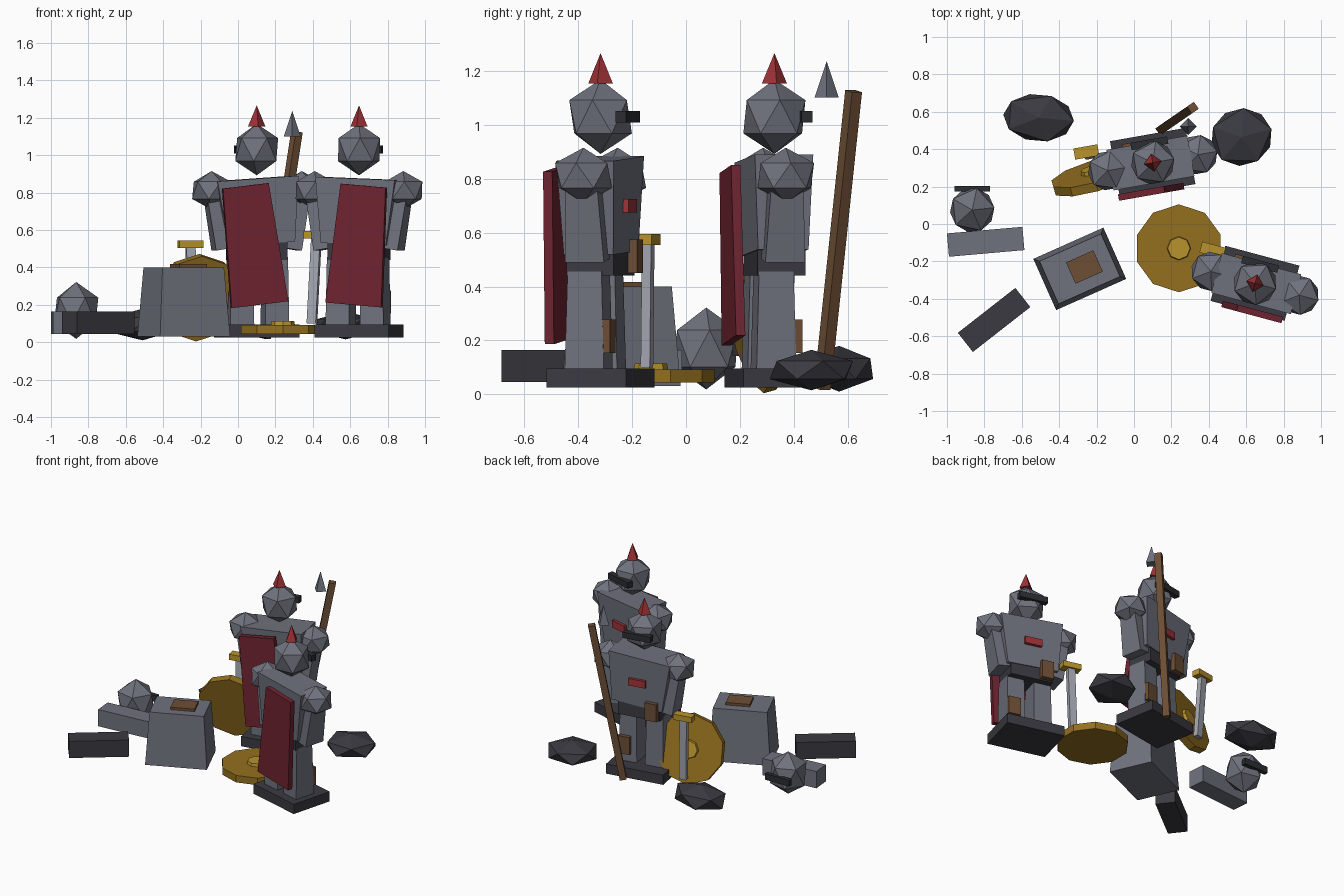
import bpy
import bmesh
from math import radians
from mathutils import Matrix, Vector, Euler

default_cube = bpy.data.objects.get("Cube")
if default_cube:
    bpy.data.objects.remove(default_cube, do_unlink=True)


def make_material(name, hex_code):
    """Flat material from a display colour, converted to linear."""
    channels = [c / 255 for c in bytes.fromhex(hex_code)]
    linear = [c / 12.92 if c < 0.04 else ((c + 0.055) / 1.055) ** 2.4 for c in channels]
    material = bpy.data.materials.new(name)
    material.use_nodes = True
    material.diffuse_color = (*linear, 1)
    material.node_tree.nodes["Principled BSDF"].inputs["Base Color"].default_value = (*linear, 1)
    return material


stone = make_material("grey stone", "6f727d")
dark_stone = make_material("dark stone", "3a3a41")
black_iron = make_material("black iron", "2c2d32")
cape_red = make_material("cape red", "6f2430")
bright_red = make_material("bright red", "a03236")
leather = make_material("brown leather", "6d4e35")
shield_gold = make_material("shield gold", "94701f")
bright_gold = make_material("bright gold", "b8932c")
steel = make_material("pale steel", "a4a7b2")

WORLD = Matrix.Identity(4)


def finish(name, bm, material, matrix):
    bmesh.ops.recalc_face_normals(bm, faces=bm.faces)
    mesh = bpy.data.meshes.new(name)
    bm.to_mesh(mesh)
    bm.free()
    mesh.materials.append(material)
    obj = bpy.data.objects.new(name, mesh)
    obj.matrix_world = matrix
    bpy.context.collection.objects.link(obj)
    return obj


def place(location, rotation):
    return Matrix.Translation(location) @ Euler(rotation).to_matrix().to_4x4()


def block(name, material, location, size, top=None, rotation=(0, 0, 0), parent=WORLD):
    """Box centred on location; top gives the (x, y) size of a tapered upper face."""
    top = top or size[:2]
    bm = bmesh.new()
    bmesh.ops.create_cube(bm, size=1)
    for v in bm.verts:
        width, depth = top if v.co.z > 0 else size[:2]
        v.co = (v.co.x * width, v.co.y * depth, v.co.z * size[2])
    return finish(name, bm, material, parent @ place(location, rotation))


def beam(name, material, start, end, width, depth, yaw=0):
    """Square bar between two points."""
    start, end = Vector(start), Vector(end)
    axis = end - start
    bm = bmesh.new()
    bmesh.ops.create_cube(bm, size=1)
    bmesh.ops.scale(bm, vec=(width, depth, axis.length), verts=bm.verts)
    lean = Vector((0, 0, 1)).rotation_difference(axis).to_matrix().to_4x4()
    matrix = Matrix.Translation((start + end) / 2) @ lean @ Matrix.Rotation(yaw, 4, "Z")
    return finish(name, bm, material, matrix)


def ball(name, material, location, radii, yaw=0, parent=WORLD):
    """Faceted twenty-sided ball."""
    bm = bmesh.new()
    bmesh.ops.create_icosphere(bm, subdivisions=1, radius=1)
    bmesh.ops.scale(bm, vec=radii, verts=bm.verts)
    return finish(name, bm, material, parent @ place(location, (0, 0, yaw)))


def cone(name, material, location, sides, bottom, top, height, parent=WORLD):
    bm = bmesh.new()
    bmesh.ops.create_cone(bm, cap_ends=True, segments=sides, radius1=bottom,
                          radius2=top, depth=height)
    return finish(name, bm, material, parent @ Matrix.Translation(location))


def shield(prefix, centre, normal):
    turn = Vector(normal).to_track_quat("Z", "Y").to_matrix().to_4x4()
    frame = Matrix.Translation(centre) @ turn
    cone(prefix + "_shield", shield_gold, (0, 0, 0), 10, 0.235, 0.235, 0.05, frame)
    cone(prefix + "_shield_boss", bright_gold, (0, 0, 0.033), 8, 0.065, 0.06, 0.025, frame)


def sword(prefix, tip, hilt, yaw):
    beam(prefix + "_sword_blade", steel, tip, hilt, 0.05, 0.035, yaw)
    block(prefix + "_sword_guard", bright_gold, hilt, (0.13, 0.06, 0.04), rotation=(0, 0, yaw))


def statue(prefix, x, y, yaw, torso_roll, cape_roll, cape_shift):
    """Guardian statue whose face points along its own +y."""
    frame = Matrix.Translation((x, y, 0)) @ Matrix.Rotation(yaw, 4, "Z")

    def part(name, material, location, size, top=None, rotation=(0, 0, 0)):
        block(prefix + "_" + name, material, location, size, top, rotation, frame)

    # Plinth, hips and torso
    part("plinth", dark_stone, (0, 0, 0.06), (0.41, 0.305, 0.07))
    part("hips", dark_stone, (0, 0, 0.495), (0.3, 0.18, 0.11))
    part("torso", stone, (0, 0, 0.7), (0.36, 0.19, 0.35), (0.44, 0.22), (0, torso_roll, 0))
    part("chest_badge", bright_red, (0, 0.108, 0.7), (0.12, 0.03, 0.05))
    part("belt_pouch", leather, (-0.1, 0.1, 0.512), (0.085, 0.05, 0.125))
    part("knee_plate", leather, (0.115, 0.06, 0.215), (0.085, 0.035, 0.125))
    part("cape", cape_red, (cape_shift, -0.152, 0.518), (0.31, 0.035, 0.64), (0.25, 0.035),
         (0, cape_roll, 0))

    # Limbs and shoulder guards
    for side, label in ((1, "left"), (-1, "right")):
        part(label + "_leg", stone, (side * 0.095, -0.02, 0.275), (0.13, 0.15, 0.36), (0.12, 0.13))
        part(label + "_arm", stone, (side * 0.212, 0, 0.645), (0.09, 0.15, 0.3), (0.09, 0.12),
             (0, side * 0.16, 0))
        ball(prefix + "_" + label + "_shoulder", stone, (side * 0.245, 0, 0.812),
             (0.118, 0.118, 0.103), parent=frame)

    # Helmeted head
    ball(prefix + "_head", stone, (0, 0, 1.03), (0.13, 0.13, 0.138), parent=frame)
    part("visor", black_iron, (0, 0.105, 1.03), (0.2, 0.04, 0.042))
    cone(prefix + "_helmet_spike", bright_red, (0, 0, 1.21), 4, 0.047, 0, 0.112, frame)


statue("rear", 0.1, 0.328, radians(10), -0.07, -0.12, -0.05)
statue("front", 0.647, -0.317, radians(-15), 0.04, 0.085, 0.04)

# Weapons and shields
sword("rear", (-0.235, 0.365, 0.07), (-0.255, 0.385, 0.525), radians(10))
sword("front", (0.395, -0.145, 0.1), (0.42, -0.14, 0.575), radians(-15))
shield("rear", (-0.215, 0.255, 0.238), (-0.27, 0.93, 0.25))
shield("fallen", (0.24, -0.13, 0.068), (0, 0, 1))
beam("spear_shaft", leather, (0.145, 0.505, 0.02), (0.315, 0.622, 1.125), 0.045, 0.045, radians(35))
cone("spear_head", stone, (0.29, 0.522, 1.168), 4, 0.045, 0, 0.135)

# Broken statue on the ground
block("fallen_torso", stone, (-0.29, -0.24, 0.215), (0.41, 0.3, 0.37), (0.36, 0.25),
      rotation=(0, 0, radians(24)))
block("fallen_belt_pouch", leather, (-0.265, -0.23, 0.4), (0.16, 0.125, 0.035),
      rotation=(0, 0, radians(24)))
block("fallen_arm", stone, (-0.793, -0.095, 0.105), (0.405, 0.125, 0.12),
      rotation=(0, 0, radians(5)))
block("fallen_leg", dark_stone, (-0.748, -0.513, 0.105), (0.39, 0.13, 0.12),
      rotation=(0, 0, radians(38)))
ball("fallen_head", stone, (-0.865, 0.075, 0.17), (0.133, 0.133, 0.152), yaw=radians(6))
block("fallen_visor", black_iron, (-0.865, 0.188, 0.165), (0.19, 0.03, 0.045))

# Boulders
ball("left_boulder", dark_stone, (0.575, 0.465, 0.09), (0.185, 0.172, 0.075), yaw=radians(15))
ball("right_boulder", dark_stone, (-0.51, 0.568, 0.095), (0.212, 0.143, 0.085), yaw=radians(-5))
